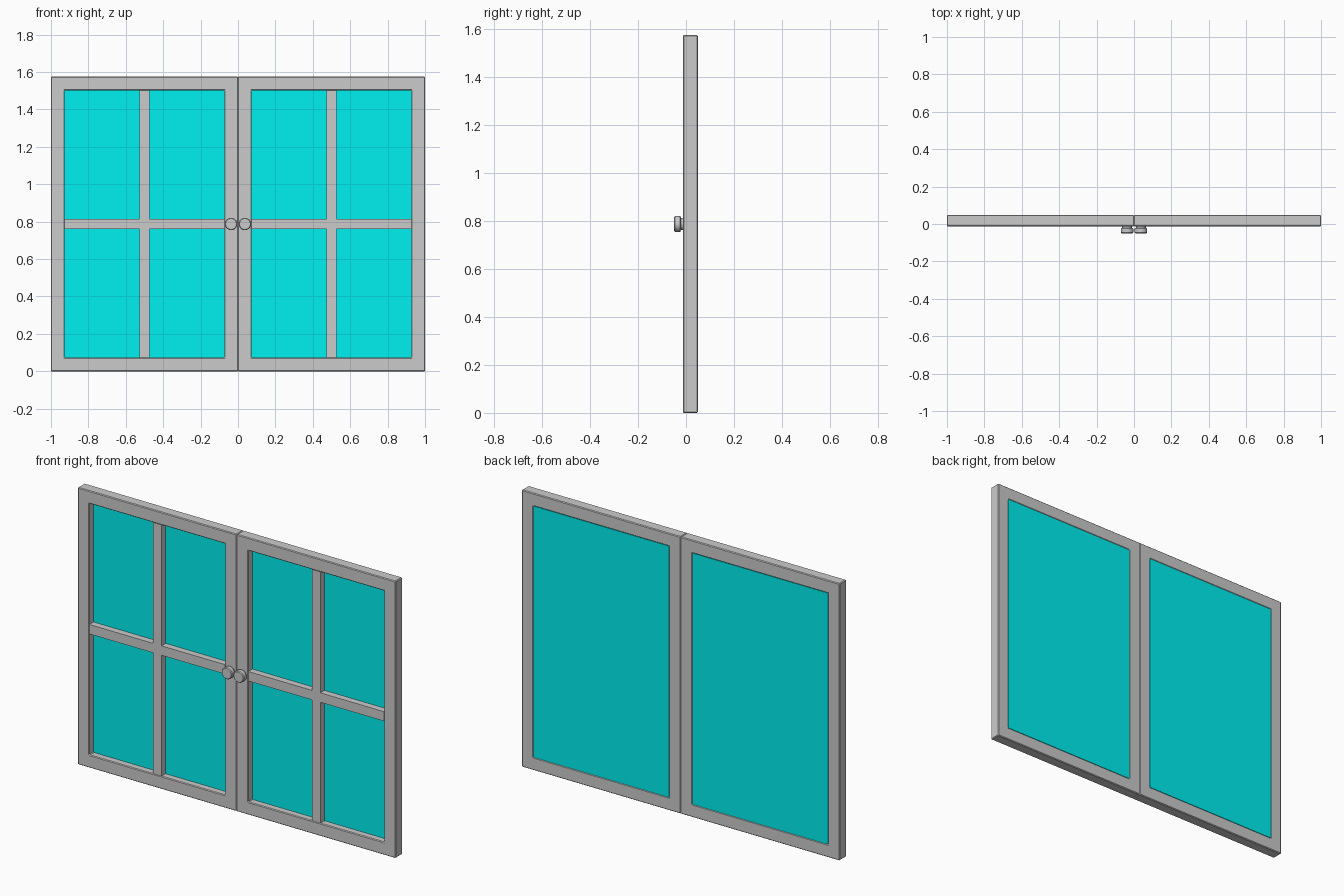
import bpy, bmesh
from math import radians
from mathutils import Matrix, Vector

if "Cube" in bpy.data.objects:
    bpy.data.objects.remove(bpy.data.objects["Cube"])

H = 1.575                     # door height
BORDER = 0.073                # frame width
FRONT, BACK = -0.013, 0.049   # frame depth range
GLASS_FRONT = 0.025
MID_Z = H / 2

cyan = bpy.data.materials.new("cyan_glass")
cyan.diffuse_color = (0.0, 0.87, 0.87, 1.0)
cyan.use_nodes = True
cyan.node_tree.nodes["Principled BSDF"].inputs["Base Color"].default_value = cyan.diffuse_color


def finish(name, bm, bevel=0.0):
    bmesh.ops.recalc_face_normals(bm, faces=bm.faces)
    mesh = bpy.data.meshes.new(name)
    bm.to_mesh(mesh)
    bm.free()
    obj = bpy.data.objects.new(name, mesh)
    bpy.context.collection.objects.link(obj)
    if bevel:
        mod = obj.modifiers.new("soft_edges", 'BEVEL')
        mod.width = bevel
        mod.segments = 1
        mod.limit_method = 'ANGLE'
        mod.angle_limit = radians(40)
    return obj


def box(name, x, y, z, bevel=0.0):
    bm = bmesh.new()
    size = Vector((x[1] - x[0], y[1] - y[0], z[1] - z[0]))
    centre = Vector((sum(x) / 2, sum(y) / 2, sum(z) / 2))
    bmesh.ops.create_cube(bm, size=1, matrix=Matrix.Translation(centre) @ Matrix.Diagonal(size).to_4x4())
    return finish(name, bm, bevel)


def frame(name, x0, x1):
    # rectangular ring extruded through the door thickness
    bm = bmesh.new()

    def loop(inset, y):
        a, b, c, d = x0 + inset, x1 - inset, inset, H - inset
        return [bm.verts.new((x, y, z)) for x, z in ((a, c), (b, c), (b, d), (a, d))]

    loops = [loop(0, FRONT), loop(BORDER, FRONT), loop(BORDER, BACK), loop(0, BACK)]
    for k in range(4):
        p, q = loops[k], loops[(k + 1) % 4]
        for i in range(4):
            j = (i + 1) % 4
            bm.faces.new((p[i], p[j], q[j], q[i]))
    return finish(name, bm, 0.004)


def knob(name, x):
    # lathed profile: neck, then a chamfered disc
    profile = [(0.0, -0.010), (0.026, -0.010), (0.026, -0.021), (0.033, -0.024),
               (0.033, -0.046), (0.029, -0.050), (0.0, -0.050)]
    bm = bmesh.new()
    verts = [bm.verts.new((r, y, 0)) for r, y in profile]
    edges = [bm.edges.new(pair) for pair in zip(verts, verts[1:])]
    bmesh.ops.spin(bm, geom=verts + edges, cent=(0, 0, 0), axis=(0, 1, 0),
                   angle=radians(360), steps=32)
    bmesh.ops.remove_doubles(bm, verts=bm.verts, dist=1e-5)
    bmesh.ops.translate(bm, verts=bm.verts, vec=(x, 0, MID_Z))
    obj = finish(name, bm)
    bpy.context.view_layer.objects.active = obj
    obj.select_set(True)
    bpy.ops.object.shade_smooth_by_angle(angle=radians(30))
    obj.select_set(False)


for side, s in (("left", -1), ("right", 1)):
    x0, x1 = sorted((0.0, s * 1.0))
    cx = s * 0.5
    inner_x = (x0 + BORDER, x1 - BORDER)
    inner_z = (BORDER, H - BORDER)
    frame(side + "_door_frame", x0, x1)

    # glass panel, nearly flush with the back
    glass = box(side + "_glass", inner_x, (GLASS_FRONT, BACK - 0.001), inner_z)
    glass.data.materials.append(cyan)

    # crossing glazing bars
    bar_y = (FRONT + 0.001, GLASS_FRONT)
    box(side + "_horizontal_bar", inner_x, bar_y, (MID_Z - 0.027, MID_Z + 0.027))
    for part, z in (("lower", (BORDER, MID_Z - 0.027)), ("upper", (MID_Z + 0.027, H - BORDER))):
        box(f"{side}_{part}_vertical_bar", (cx - 0.027, cx + 0.027), bar_y, z)

    knob(side + "_knob", s * 0.037)
